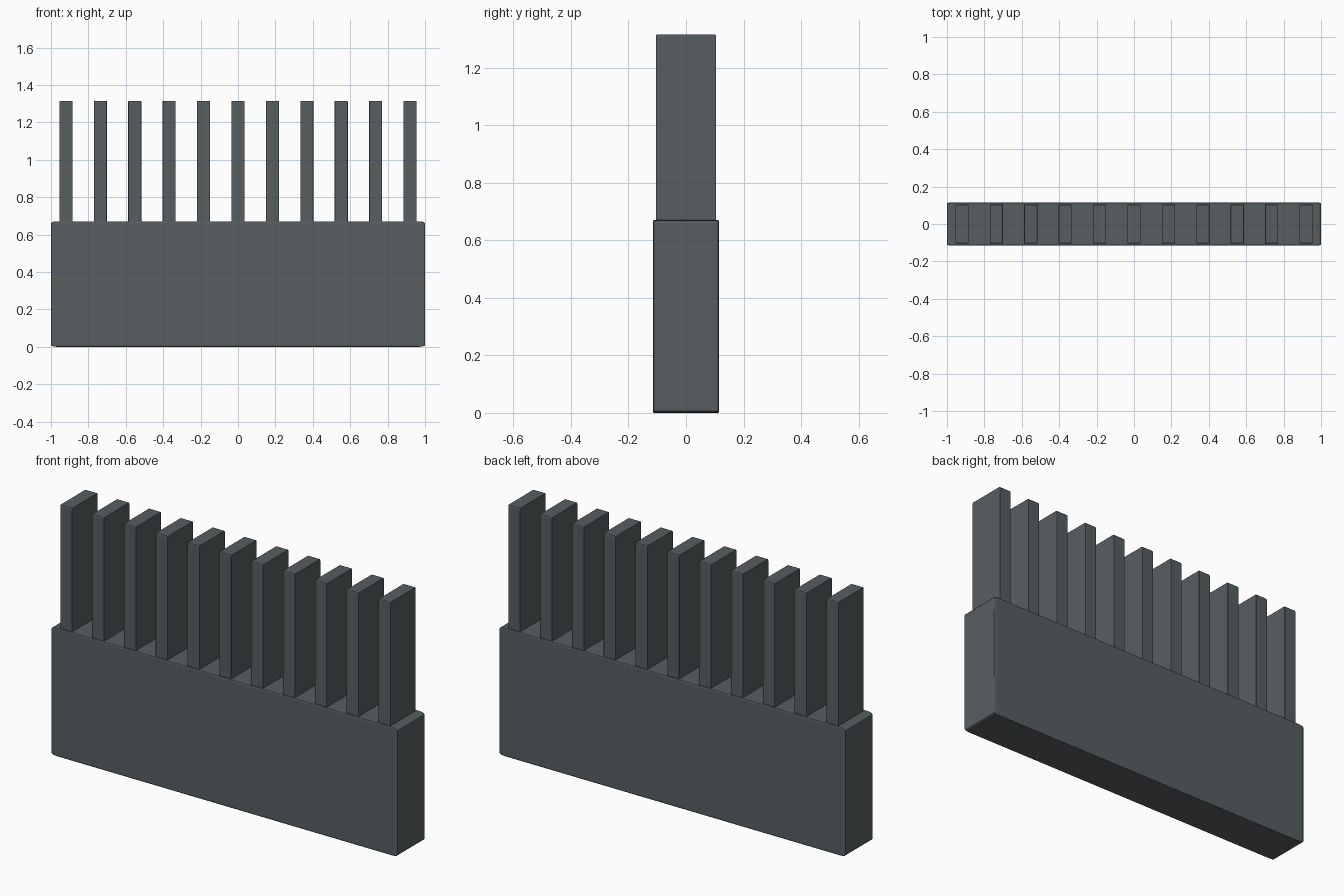
import bpy
import math

default = bpy.data.objects.get("Cube")
if default:
    bpy.data.objects.remove(default, do_unlink=True)

grey = bpy.data.materials.new("slate_grey")
colour = (0.095, 0.112, 0.121, 1)
grey.use_nodes = True
grey.diffuse_color = colour
grey.node_tree.nodes["Principled BSDF"].inputs["Base Color"].default_value = colour


def block(name, x, size, bottom, top):
    """Box with a rounded edge that stretches along with its proportions."""
    bpy.ops.mesh.primitive_cube_add(size=1, location=(x, 0, (bottom + top) / 2))
    obj = bpy.context.object
    obj.name = name
    obj.scale = (size[0], size[1], top - bottom)
    obj.data.materials.append(grey)
    bpy.ops.object.shade_smooth_by_angle(angle=math.radians(40))
    bevel = obj.modifiers.new("edge_rounding", "BEVEL")
    bevel.width = 0.015
    bevel.segments = 3
    bevel.harden_normals = True
    return obj


# Solid housing
block("housing", 0, (2, 0.23), 0, 0.67)

# Row of upright blades, seated slightly into the housing
count = 11
spacing = 0.184
for i in range(count):
    x = (i - (count - 1) / 2) * spacing
    block(f"blade_{i + 1}", x, (0.07, 0.21), 0.66, 1.315)
